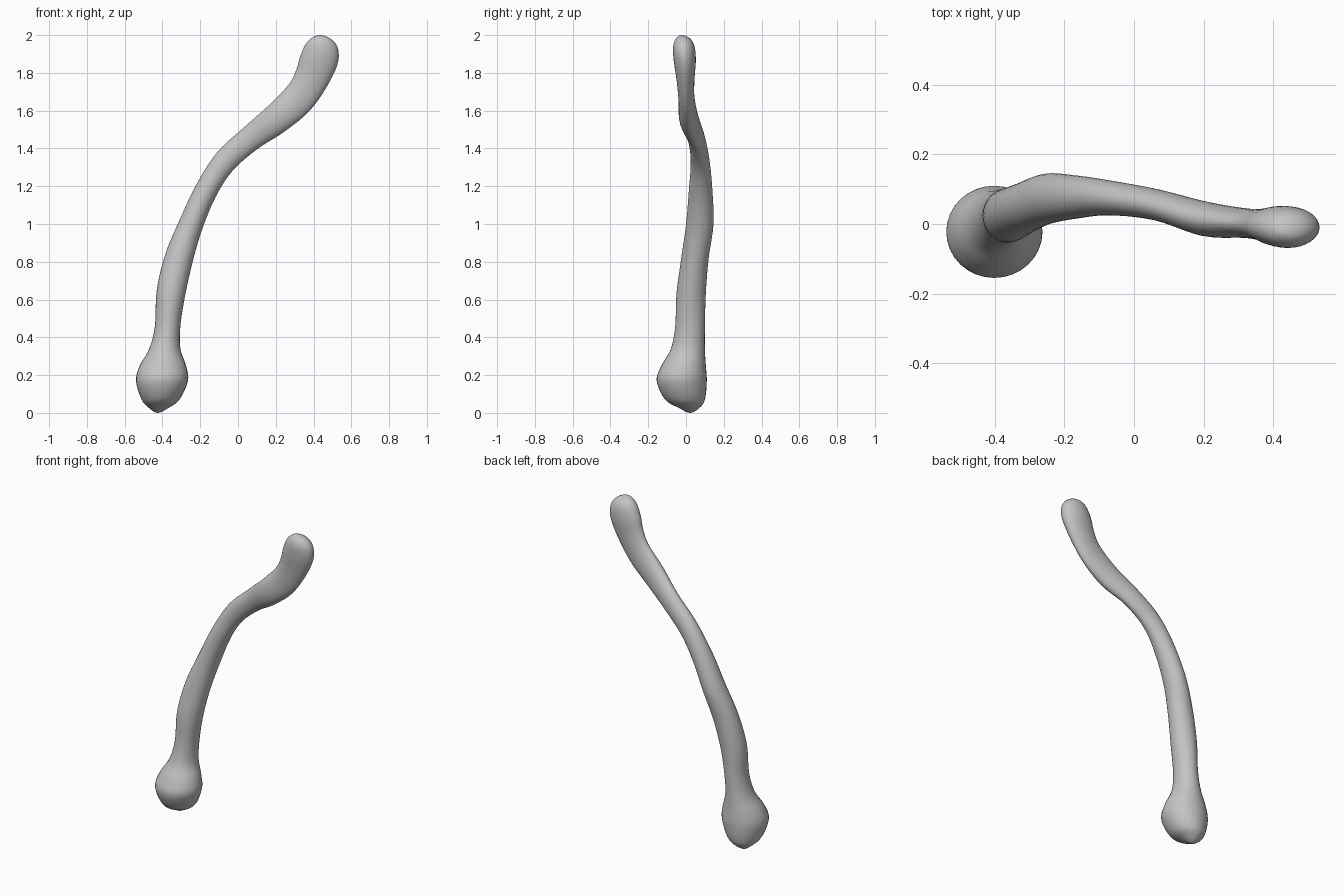
import bpy
import bmesh
import math
from mathutils import Vector

SIDES = 32
STEPS = 5

cube = bpy.data.objects.get("Cube")
if cube:
    bpy.data.objects.remove(cube, do_unlink=True)

# Cross-sections from bottom to top:
# left edge (x, z), right edge (x, z), front y and back y
SECTIONS = [
    (-.425, 0, -.425, 0, .02, .02),
    (-.47, .025, -.37, .025, -.035, .07),
    (-.51, .07, -.31, .07, -.11, .1),
    (-.54, .17, -.265, .17, -.155, .11),
    (-.52, .25, -.275, .25, -.13, .105),
    (-.47, .34, -.305, .34, -.08, .1),
    (-.44, .46, -.305, .46, -.057, .1),
    (-.43, .65, -.28, .62, -.05, .105),
    (-.385, .84, -.24, .8, -.025, .12),
    (-.31, 1.02, -.19, .97, 0, .145),
    (-.22, 1.21, -.12, 1.14, .015, .14),
    (-.11, 1.38, -.03, 1.28, .025, .125),
    (.03, 1.51, .1, 1.395, .01, .1),
    (.165, 1.63, .24, 1.485, -.035, .065),
    (.27, 1.74, .37, 1.59, -.04, .045),
    (.31, 1.82, .46, 1.71, -.05, .045),
    (.33, 1.89, .525, 1.84, -.065, .052),
    (.36, 1.955, .53, 1.925, -.068, .045),
    (.395, 1.988, .495, 1.978, -.052, .02),
    (.437, 2, .437, 2, -.022, -.022),
]


def flipped(s):
    """Section turned inside out, so the spline rounds off the ends."""
    return (s[2], s[3], s[0], s[1], s[5], s[4])


def spline(a, b, c, d, t):
    """Smooth interpolation between b and c."""
    return [q + t / 2 * (r - p + t * (2 * p - 5 * q + 4 * r - s
            + t * (3 * (q - r) + s - p)))
            for p, q, r, s in zip(a, b, c, d)]


def smooth_sections(sections):
    pts = [flipped(sections[1]), *sections, flipped(sections[-2])]
    result = []
    for i in range(len(sections) - 1):
        for k in range(STEPS):
            result.append(spline(*pts[i:i + 4], k / STEPS))
    return result + [sections[-1]]


def ring(bm, section):
    """Elliptical ring spanning the edges of one section."""
    lx, lz, rx, rz, front, back = section
    centre = Vector((lx + rx, front + back, lz + rz)) / 2
    across = Vector((rx - lx, 0, rz - lz)) / 2
    depth = Vector((0, back - front, 0)) / 2
    angles = [math.tau * i / SIDES for i in range(SIDES)]
    return [bm.verts.new(centre + across * math.cos(a) + depth * math.sin(a))
            for a in angles]


# Bone surface lofted through all the rings
bm = bmesh.new()
rings = [ring(bm, s) for s in smooth_sections(SECTIONS)]
for low, high in zip(rings, rings[1:]):
    for i in range(SIDES):
        j = (i + 1) % SIDES
        bm.faces.new((low[i], low[j], high[j], high[i]))
bmesh.ops.remove_doubles(bm, verts=bm.verts, dist=0.0001)
bmesh.ops.recalc_face_normals(bm, faces=bm.faces)
mesh = bpy.data.meshes.new("curved_bone")
bm.to_mesh(mesh)
bm.free()
for face in mesh.polygons:
    face.use_smooth = True

# Plain grey material
grey = bpy.data.materials.new("plain grey")
grey.use_nodes = True
colour = (.55, .55, .55, 1)
grey.diffuse_color = colour
shader = next(n for n in grey.node_tree.nodes if n.type == "BSDF_PRINCIPLED")
shader.inputs["Base Color"].default_value = colour
mesh.materials.append(grey)

bone = bpy.data.objects.new("curved_bone", mesh)
bpy.context.collection.objects.link(bone)
